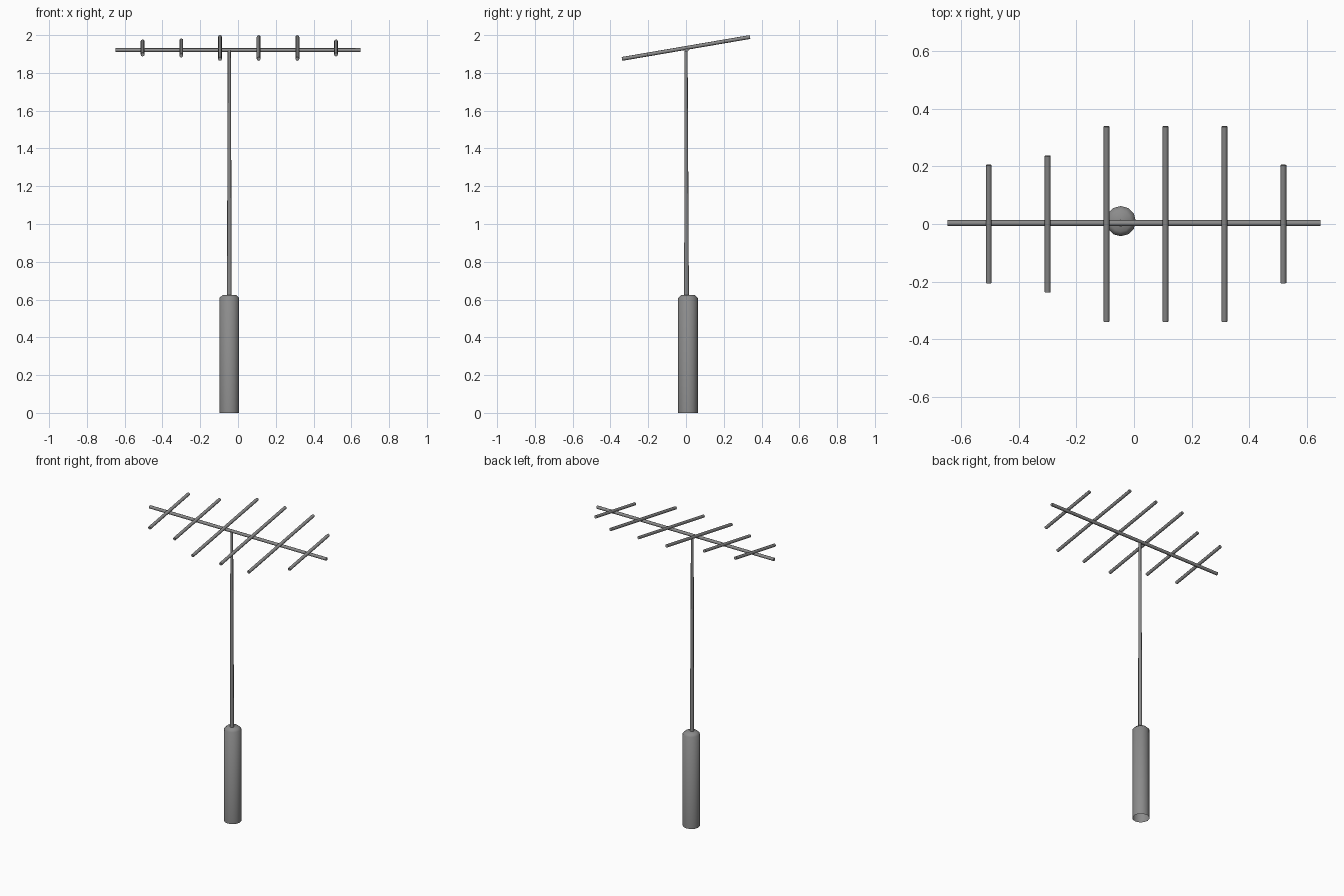
import bpy, bmesh, math
from mathutils import Vector

if "Cube" in bpy.data.objects:
    bpy.data.objects.remove(bpy.data.objects["Cube"])

# Dark grey metal
metal = bpy.data.materials.new("dark_metal")
metal.diffuse_color = (0.26, 0.26, 0.26, 1)
metal.use_nodes = True
metal.node_tree.nodes["Principled BSDF"].inputs["Base Color"].default_value = metal.diffuse_color


def rod(name, start, end, r1, r2, sides=8, bevel=0.0, open_bottom=False):
    """Tapered cylinder running from start to end, optionally bevelled at the end."""
    a, b = Vector(start), Vector(end)
    axis = b - a
    bm = bmesh.new()
    bmesh.ops.create_cone(bm, cap_ends=True, segments=sides, radius1=r1,
                          radius2=r2, depth=axis.length)
    if bevel:
        top = [e for e in bm.edges if all(v.co.z > 0 for v in e.verts)]
        bmesh.ops.bevel(bm, geom=top, offset=bevel, segments=1, affect='EDGES')
    if open_bottom:
        caps = [f for f in bm.faces if f.normal.z < -0.9]
        bmesh.ops.delete(bm, geom=caps, context='FACES_ONLY')
    mesh = bpy.data.meshes.new(name)
    bm.to_mesh(mesh)
    bm.free()
    mesh.materials.append(metal)
    obj = bpy.data.objects.new(name, mesh)
    bpy.context.collection.objects.link(obj)
    obj.rotation_mode = 'QUATERNION'
    obj.rotation_quaternion = axis.to_track_quat('Z', 'Y')
    obj.location = (a + b) / 2
    bpy.ops.object.select_all(action='DESELECT')
    obj.select_set(True)
    bpy.context.view_layer.objects.active = obj
    bpy.ops.object.shade_smooth_by_angle(angle=math.radians(46))
    return obj


MAST_X = -0.046
TILT = math.radians(9.7)
ROD_R = 0.0102

# Thick lower post, hollow underneath
rod("base_post", (MAST_X, 0.010, 0), (MAST_X, 0.010, 0.624), 0.0525, 0.0525,
    sides=12, bevel=0.016, open_bottom=True)

# Slim tapering mast
rod("mast", (MAST_X, 0.003, 0.60), (MAST_X, 0.0, 1.922), 0.0125, 0.0085)

# Horizontal boom, just below the cross rods
rod("boom", (-0.648, 0.003, 1.920), (0.648, 0.003, 1.920), 0.0105, 0.0105)

# Tilted cross rods of different lengths
for i, half in enumerate((0.205, 0.237, 0.339, 0.339, 0.339, 0.205)):
    x = -0.505 + 0.2048 * i
    dz = half * math.tan(TILT)
    rod(f"cross_rod_{i + 1}", (x, -half, 1.932 - dz), (x, half, 1.932 + dz),
        ROD_R, ROD_R)
